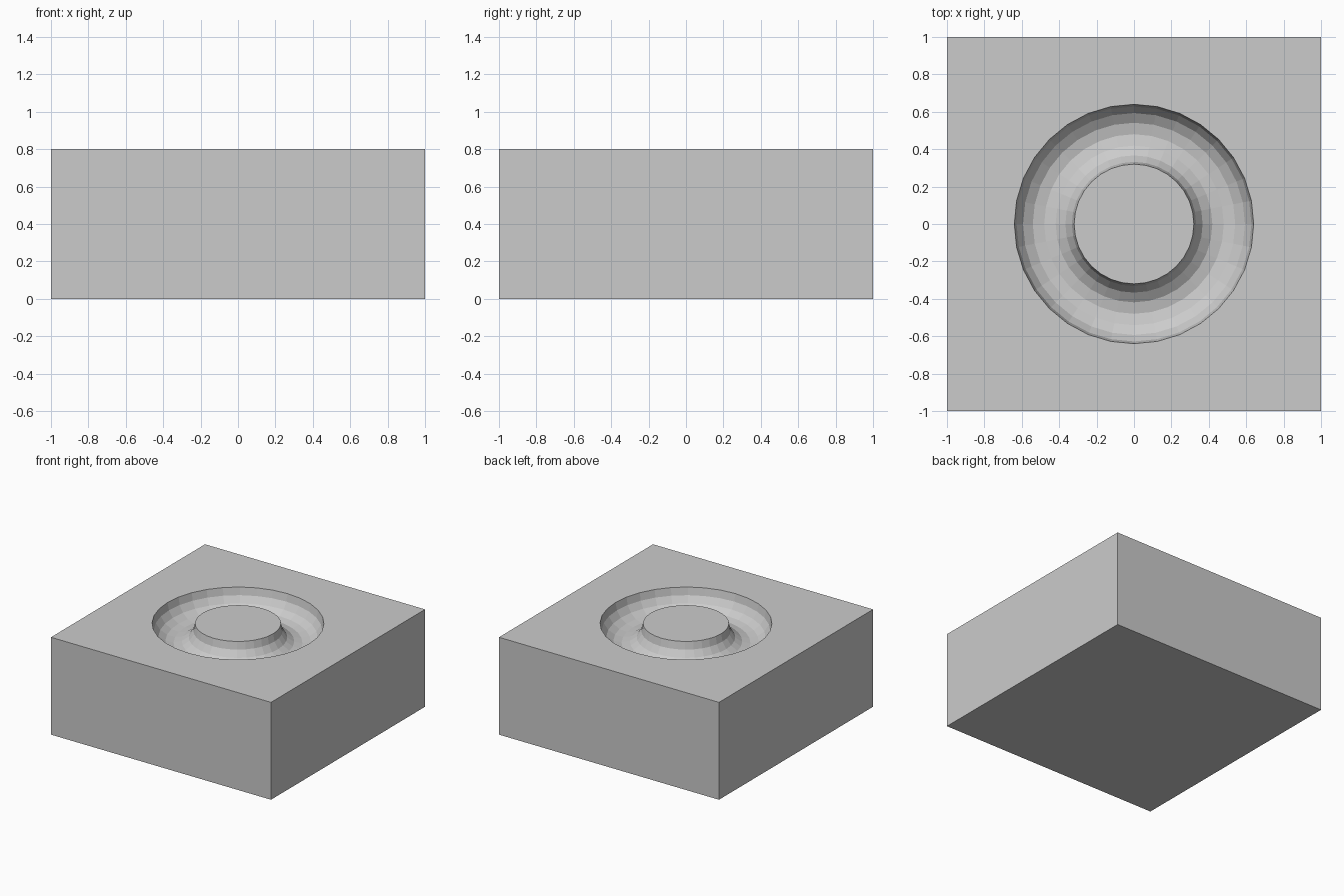
import bpy, bmesh
from math import sin, cos, pi

if "Cube" in bpy.data.objects:
    bpy.data.objects.remove(bpy.data.objects["Cube"])

HALF, HEIGHT = 1.0, 0.8      # block
RING_R, TUBE_R = 0.48, 0.16  # ring-shaped groove
SEGS, TUBE_SEGS = 32, 16

bm = bmesh.new()


def ring(z, radius=None):
    """Loop of points: a circle, or the block's square outline if no radius."""
    verts = []
    for i in range(SEGS):
        a = 2 * pi * i / SEGS
        r = radius or HALF / max(abs(cos(a)), abs(sin(a)))
        verts.append(bm.verts.new((r * cos(a), r * sin(a), z)))
    return verts


# Block outline, then the half-round groove from outer rim to inner rim
rings = [ring(0), ring(HEIGHT)]
for k in range(TUBE_SEGS // 2 + 1):
    t = 2 * pi * k / TUBE_SEGS
    rings.append(ring(HEIGHT - TUBE_R * sin(t), RING_R + TUBE_R * cos(t)))

# Skin between neighbouring loops
for lo, hi in zip(rings, rings[1:]):
    for i in range(SEGS):
        j = (i + 1) % SEGS
        bm.faces.new((lo[i], lo[j], hi[j], hi[i]))

# Underside and central island top
bm.faces.new(rings[0][::-1])
bm.faces.new(rings[-1])
bmesh.ops.recalc_face_normals(bm, faces=bm.faces)

mesh = bpy.data.meshes.new("grooved_block")
bm.to_mesh(mesh)
bm.free()
block = bpy.data.objects.new("grooved_block", mesh)
bpy.context.collection.objects.link(block)
